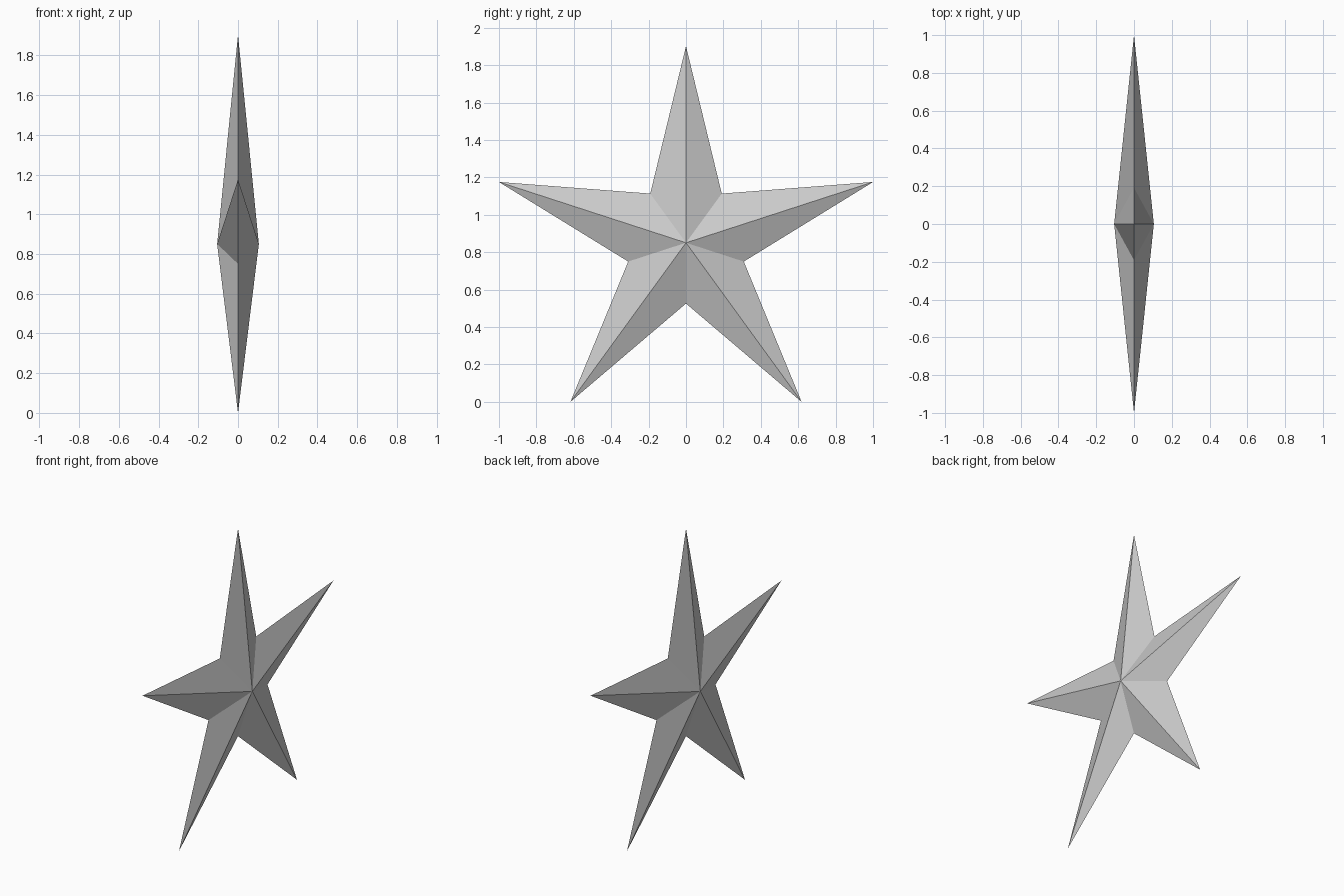
import bpy, bmesh
from math import sin, cos, pi

if "Cube" in bpy.data.objects:
    bpy.data.objects.remove(bpy.data.objects["Cube"])

POINTS = 5
OUTER = 1 / sin(2 * pi / POINTS)    # side tips reach y = +-1
INNER = 0.325
DEPTH = 0.105                       # half thickness at the centre
CENTRE_Z = OUTER * cos(pi / POINTS)  # lower tips rest on z = 0

bm = bmesh.new()

# Star outline in the YZ plane, alternating tips and notches
rim = []
for i in range(2 * POINTS):
    r = INNER if i % 2 else OUTER
    a = i * pi / POINTS
    rim.append(bm.verts.new((0, r * sin(a), CENTRE_Z + r * cos(a))))

# Raised centre on each side, joined to the outline by flat facets
for x in (DEPTH, -DEPTH):
    peak = bm.verts.new((x, 0, CENTRE_Z))
    for a, b in zip(rim, rim[1:] + rim[:1]):
        bm.faces.new((peak, a, b))

bmesh.ops.recalc_face_normals(bm, faces=bm.faces)
mesh = bpy.data.meshes.new("faceted_star")
bm.to_mesh(mesh)
bm.free()
bpy.context.collection.objects.link(bpy.data.objects.new("faceted_star", mesh))
